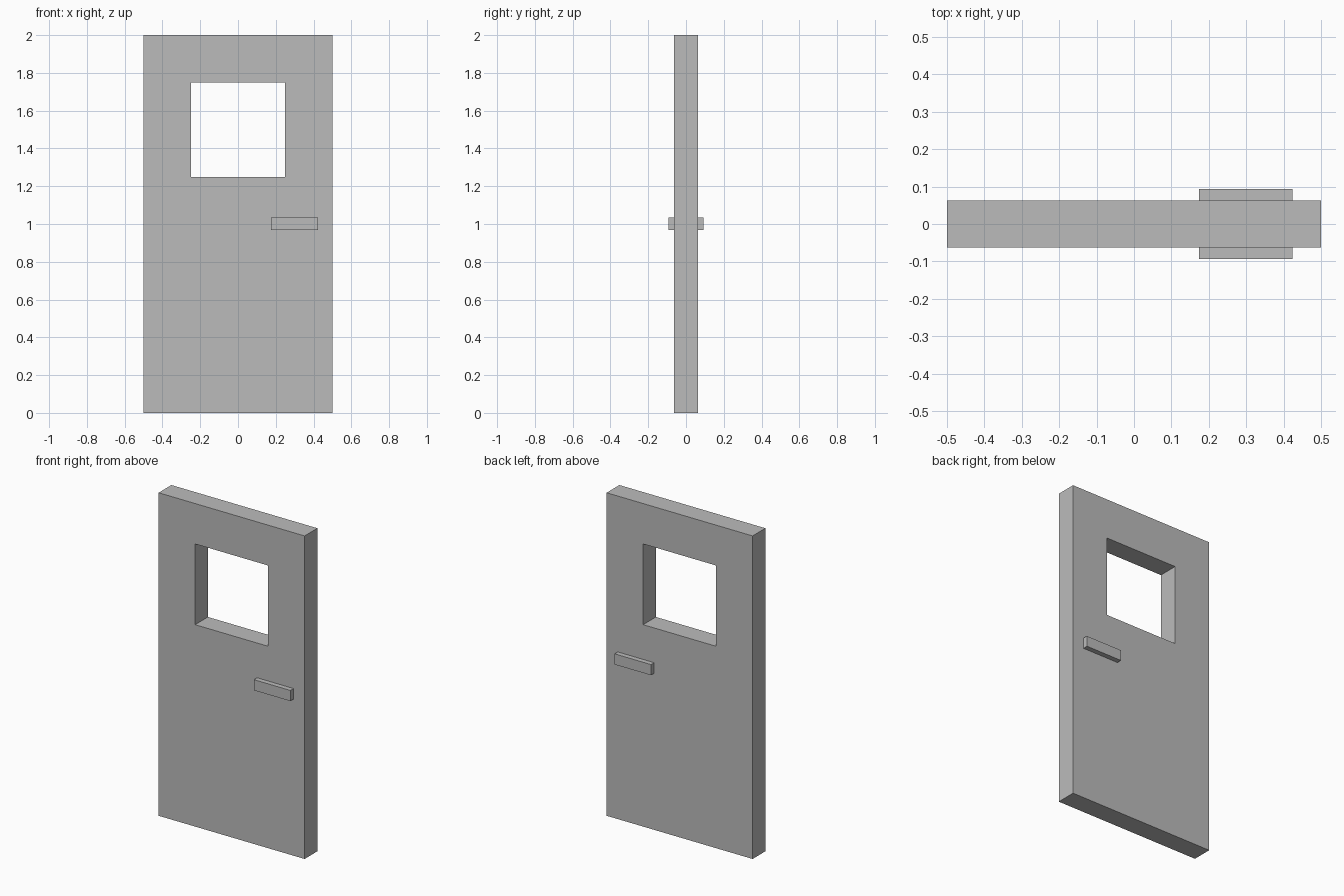
import bpy, bmesh
from mathutils import Matrix

if "Cube" in bpy.data.objects:
    bpy.data.objects.remove(bpy.data.objects["Cube"])

grey = bpy.data.materials.new("plain grey")
grey.diffuse_color = (0.5, 0.5, 0.5, 1)
grey.use_nodes = True
grey.node_tree.nodes["Principled BSDF"].inputs["Base Color"].default_value = grey.diffuse_color


def finish(name, bm):
    bmesh.ops.recalc_face_normals(bm, faces=bm.faces)
    mesh = bpy.data.meshes.new(name)
    bm.to_mesh(mesh)
    bm.free()
    mesh.materials.append(grey)
    obj = bpy.data.objects.new(name, mesh)
    bpy.context.collection.objects.link(obj)
    return obj


HALF = 0.0625  # half the door thickness


def rectangle(bm, x, z0, z1):
    corners = [(-x, z0), (x, z0), (x, z1), (-x, z1)]
    return [bm.verts.new((cx, -HALF, cz)) for cx, cz in corners]


# Door panel: ring of four quads around the window, extruded to thickness
bm = bmesh.new()
outer = rectangle(bm, 0.5, 0, 2)
inner = rectangle(bm, 0.25, 1.25, 1.75)
for i in range(4):
    j = (i + 1) % 4
    bm.faces.new((outer[i], outer[j], inner[j], inner[i]))
ext = bmesh.ops.extrude_face_region(bm, geom=bm.faces[:])
moved = [g for g in ext["geom"] if isinstance(g, bmesh.types.BMVert)]
bmesh.ops.translate(bm, verts=moved, vec=(0, 2 * HALF, 0))
finish("door_panel", bm)

# Bar handles, one on each face
DEPTH = 0.031
for name, side in (("front_handle", -1), ("back_handle", 1)):
    bm = bmesh.new()
    place = Matrix.Translation((0.299, side * (HALF + DEPTH / 2), 1.002))
    bmesh.ops.create_cube(bm, size=1, matrix=place @ Matrix.Diagonal((0.25, DEPTH, 0.066, 1)))
    finish(name, bm)
